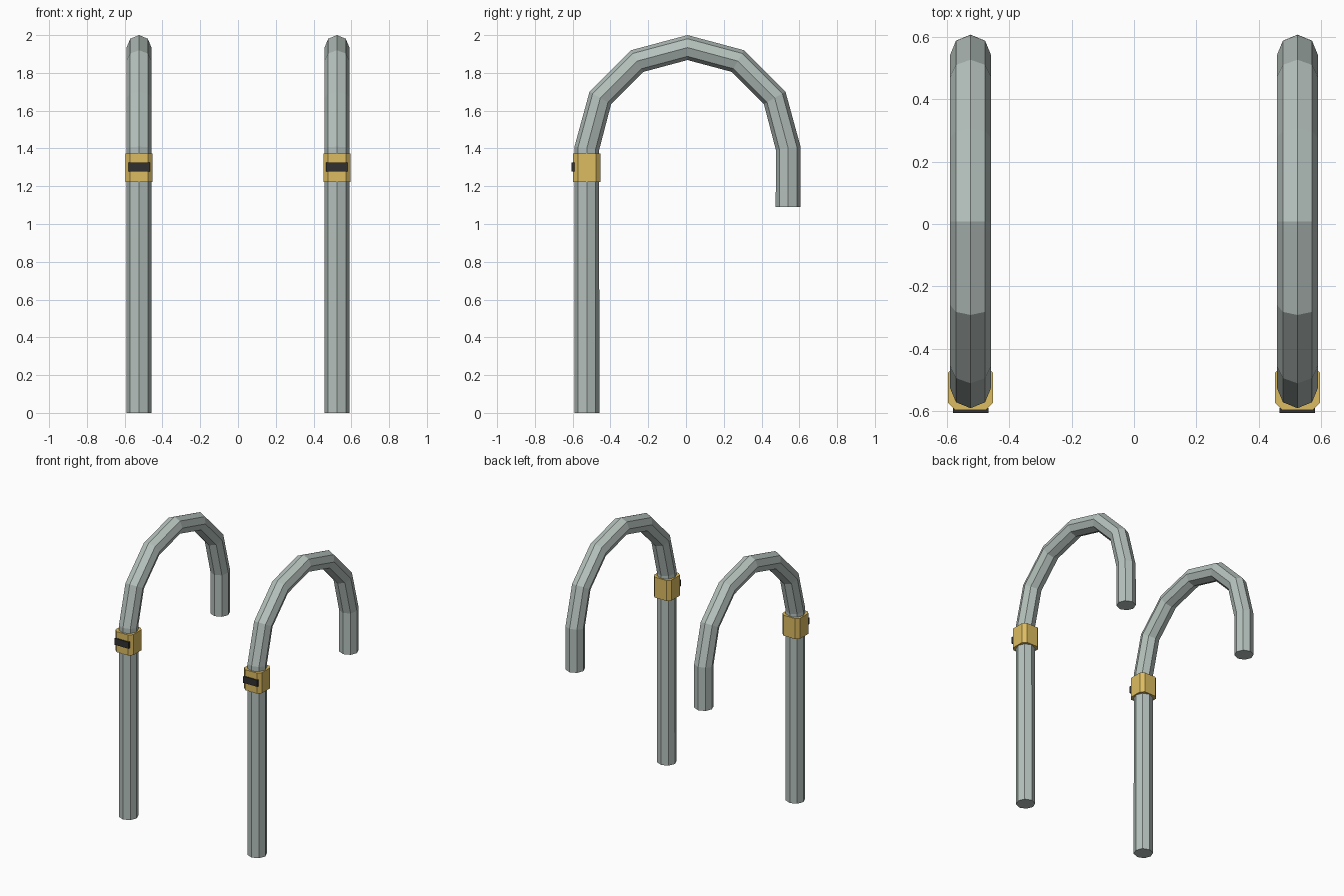
import bpy, bmesh
from math import cos, sin, pi, radians
from mathutils import Vector

if "Cube" in bpy.data.objects:
    bpy.data.objects.remove(bpy.data.objects["Cube"])

SPACING = 0.524            # distance of each cane from the middle
TUBE_R, ARCH_R = 0.066, 0.533
ARCH_Y, ARCH_Z = 0.008, 1.401
POST_Y = ARCH_Y - ARCH_R


def material(name, rgb):
    m = bpy.data.materials.new(name)
    m.diffuse_color = (*rgb, 1)
    m.use_nodes = True
    m.node_tree.nodes["Principled BSDF"].inputs["Base Color"].default_value = m.diffuse_color
    return m


def add_object(name, bm, mat):
    bmesh.ops.recalc_face_normals(bm, faces=bm.faces)
    me = bpy.data.meshes.new(name)
    bm.to_mesh(me)
    bm.free()
    me.materials.append(mat)
    ob = bpy.data.objects.new(name, me)
    bpy.context.collection.objects.link(ob)


def tube(name, x, path, radius, mat, sides=8):
    """Sweep a polygon along a path lying in a y-z plane."""
    bm = bmesh.new()
    pts = [Vector((x, y, z)) for y, z in path]
    rings = []
    for i, p in enumerate(pts):
        t = Vector()
        if i > 0:
            t += (p - pts[i - 1]).normalized()
        if i < len(pts) - 1:
            t += (pts[i + 1] - p).normalized()
        side = Vector((1, 0, 0))
        out = t.normalized().cross(side)
        rings.append([bm.verts.new(p + radius * (cos(a) * side + sin(a) * out))
                      for a in (2 * pi * k / sides for k in range(sides))])
    for r0, r1 in zip(rings, rings[1:]):
        for k in range(sides):
            n = (k + 1) % sides
            bm.faces.new((r0[k], r0[n], r1[n], r1[k]))
    bm.faces.new(rings[0])
    bm.faces.new(rings[-1])
    add_object(name, bm, mat)


def prism(name, outline, z0, z1, mat):
    """Extrude an x-y outline upward."""
    bm = bmesh.new()
    low = [bm.verts.new((x, y, z0)) for x, y in outline]
    face = bm.faces.new(low)
    ext = bmesh.ops.extrude_face_region(bm, geom=[face])
    top = [v for v in ext["geom"] if isinstance(v, bmesh.types.BMVert)]
    bmesh.ops.translate(bm, verts=top, vec=(0, 0, z1 - z0))
    # keep the solid closed at the bottom
    if not any(all(abs(v.co.z - z0) < 1e-6 for v in f.verts) for f in bm.faces):
        bm.faces.new(low)
    add_object(name, bm, mat)


steel = material("grey_green", (0.46, 0.53, 0.50))
gold = material("gold", (0.72, 0.50, 0.12))
dark = material("dark", (0.03, 0.03, 0.03))

# Cane path: straight post, half-circle hook, short straight tip
arch = [(ARCH_Y - ARCH_R * cos(radians(a)), ARCH_Z + ARCH_R * sin(radians(a)))
        for a in range(0, 181, 30)]
path = [(POST_Y, 0)] + arch + [(ARCH_Y + ARCH_R, 1.09)]

# Collar cross-section: square with clipped corners
H, C = 0.072, 0.048
clipped = [(H, -C), (H, C), (C, H), (-C, H), (-H, C), (-H, -C), (-C, -H), (C, -H)]

for label, x in (("left", -SPACING), ("right", SPACING)):
    tube(f"{label}_hooked_pole", x, path, TUBE_R, steel)
    prism(f"{label}_collar", [(x + a, POST_Y + b) for a, b in clipped], 1.222, 1.373, gold)
    # Dark strip on the front of the collar
    strip = [(x - 0.057, -0.606), (x + 0.057, -0.606), (x + 0.057, -0.59), (x - 0.057, -0.59)]
    prism(f"{label}_collar_strip", strip, 1.277, 1.325, dark)
